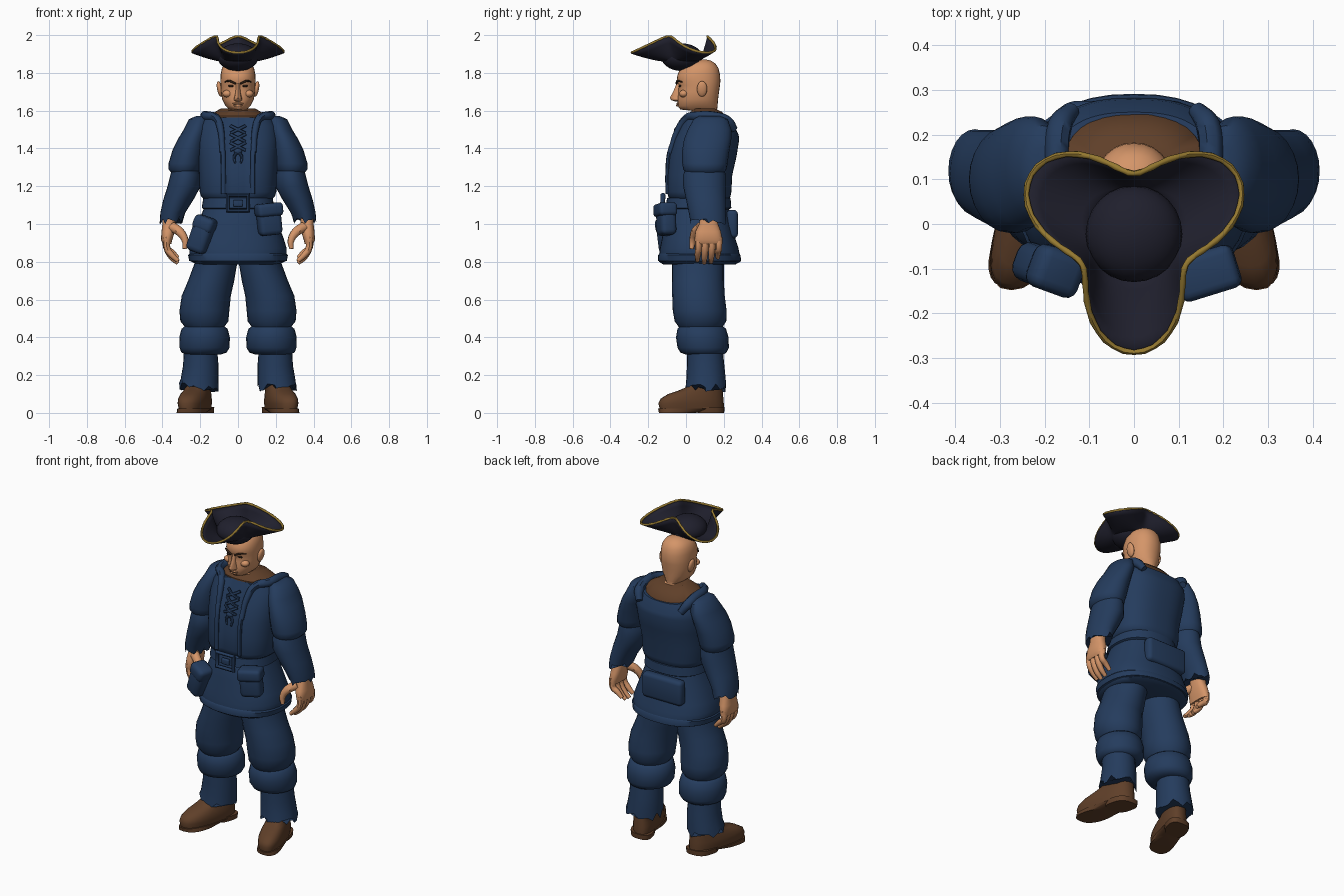
import bpy, bmesh, math, random
from mathutils import Vector, Matrix

random.seed(4)
cube = bpy.data.objects.get("Cube")
if cube:
    bpy.data.objects.remove(cube, do_unlink=True)


def material(name, red, green, blue):
    mat = bpy.data.materials.new(name)
    mat.use_nodes = True
    mat.diffuse_color = (red, green, blue, 1)
    shader = mat.node_tree.nodes["Principled BSDF"]
    shader.inputs["Base Color"].default_value = (red, green, blue, 1)
    shader.inputs["Roughness"].default_value = 0.9
    return mat


NAVY = material("navy cloth", .018, .045, .11)
SKIN = material("skin", .66, .3, .14)
BROWN = material("brown leather", .115, .05, .022)
BLACK = material("hat felt", .014, .014, .026)
GOLD = material("gold trim", .3, .19, .03)
DARK = material("dark eye", .03, .015, .008)


def finish(name, mesh, mat, angle=45):
    mesh.materials.clear()
    mesh.materials.append(mat)
    for face in mesh.polygons:
        face.use_smooth = True
        face.material_index = 0
    mesh.set_sharp_from_angle(angle=math.radians(angle))
    obj = bpy.data.objects.new(name, mesh)
    bpy.context.collection.objects.link(obj)
    return obj


def from_bmesh(name, bm, mat, angle=45):
    bmesh.ops.recalc_face_normals(bm, faces=bm.faces)
    mesh = bpy.data.meshes.new(name)
    bm.to_mesh(mesh)
    bm.free()
    return finish(name, mesh, mat, angle)


def loft(name, sections, mat, sides=24, square=1.0, jag=0, shape=None, mirror=1):
    """Stack of level rings: height, centre x, half width, front y, back y."""
    bm = bmesh.new()
    rings = []
    for level, (z, cx, rx, front, back) in enumerate(sections):
        ring = []
        for k in range(sides):
            a = math.tau * k / sides
            c, s = math.cos(a), math.sin(a)
            x = cx + rx * math.copysign(abs(c) ** square, c)
            y = (front + back) / 2 + (back - front) / 2 * math.copysign(abs(s) ** square, s)
            torn = random.uniform(-jag, jag) if level == len(sections) - 1 else 0
            point = Vector((x, y, z + torn))
            if shape:
                point = shape(point)
            point.x *= mirror
            ring.append(bm.verts.new(point))
        rings.append(ring)
    for low, high in zip(rings, rings[1:]):
        for k in range(sides):
            n = (k + 1) % sides
            bm.faces.new((low[k], low[n], high[n], high[k]))
    bm.faces.new(rings[0])
    bm.faces.new(rings[-1])
    return from_bmesh(name, bm, mat)


def tube(name, points, radii, mat, closed=False, kind="BEZIER", flat=2):
    """Round bar through the points, turned into a mesh."""
    curve = bpy.data.curves.new(name, "CURVE")
    curve.dimensions = "3D"
    curve.bevel_depth = 1
    curve.bevel_resolution = flat
    curve.resolution_u = 5
    curve.use_fill_caps = True
    spline = curve.splines.new(kind)
    store = spline.bezier_points if kind == "BEZIER" else spline.points
    store.add(len(points) - 1)
    for i, (knot, point) in enumerate(zip(store, points)):
        if kind == "BEZIER":
            knot.co = point
            knot.handle_left_type = knot.handle_right_type = "AUTO"
        else:
            knot.co = (*point, 1)
        knot.radius = radii[i] if isinstance(radii, (list, tuple)) else radii
    spline.use_cyclic_u = closed
    helper = bpy.data.objects.new(name, curve)
    bpy.context.collection.objects.link(helper)
    mesh = bpy.data.meshes.new_from_object(helper.evaluated_get(bpy.context.evaluated_depsgraph_get()))
    bpy.data.objects.remove(helper, do_unlink=True)
    return finish(name, mesh, mat)


def ellipsoid(name, centre, size, mat, turn=0):
    bm = bmesh.new()
    place = Matrix.Translation(centre) @ Matrix.Rotation(turn, 4, "Y") @ Matrix.Diagonal((*size, 1))
    bmesh.ops.create_uvsphere(bm, u_segments=24, v_segments=14, radius=1, matrix=place)
    return from_bmesh(name, bm, mat)


def soft_box(name, centre, size, mat, turn=0, spin=0, round_by=.02):
    bm = bmesh.new()
    bmesh.ops.create_cube(bm, size=1, matrix=Matrix.Diagonal((*size, 1)))
    bmesh.ops.bevel(bm, geom=bm.edges[:], offset=round_by, segments=3, profile=.5, affect="EDGES")
    bm.transform(Matrix.Translation(centre) @ Matrix.Rotation(spin, 4, "Z") @ Matrix.Rotation(turn, 4, "Y"))
    return from_bmesh(name, bm, mat)


# Hat: bowl crown, three-lobed brim and corded edge
def brim_point(a, t):
    wave = math.cos(3 * (a + math.pi / 2))
    r = .09 + (.11 + .065 * wave) * t
    z = 1.865 + (.085 - .043 * wave) * t ** 1.4
    return Vector((r * math.cos(a), r * math.sin(a) - .022, z))


steps = 72
bm = bmesh.new()
rows = [[bm.verts.new(brim_point(math.tau * k / steps, t / 5)) for k in range(steps)] for t in range(6)]
for low, high in zip(rows, rows[1:]):
    for k in range(steps):
        bm.faces.new((low[k], low[k - 1], high[k - 1], high[k]))
brim = from_bmesh("hat_brim", bm, BLACK, 60)
brim.modifiers.new("thickness", "SOLIDIFY").thickness = .006
ellipsoid("hat_crown", (0, -.022, 1.883), (.108, .108, .073), BLACK)
tube("hat_trim", [brim_point(math.tau * k / steps, 1) for k in range(steps)],
     [.0075 if k % 2 else .006 for k in range(steps)], GOLD, closed=True, kind="POLY")

# Head, from neck to scalp
loft("head", [(1.48, 0, .08, .04, .2), (1.57, 0, .075, .045, .17), (1.6, 0, .073, .03, .165),
              (1.606, 0, .045, -.03, .165), (1.625, 0, .066, -.044, .167), (1.66, 0, .084, -.044, .17),
              (1.7, 0, .09, -.042, .175), (1.735, 0, .092, -.038, .18), (1.755, 0, .093, -.05, .182),
              (1.79, 0, .092, -.045, .18), (1.825, 0, .085, -.028, .172), (1.85, 0, .068, 0, .155),
              (1.866, 0, .04, .04, .13), (1.872, 0, .01, .075, .1)], SKIN, 28, .92)
loft("nose", [(1.648, 0, .012, -.055, 0), (1.656, 0, .023, -.078, 0), (1.668, 0, .02, -.086, 0),
              (1.7, 0, .013, -.068, 0), (1.745, 0, .012, -.05, 0)], SKIN, 12)
ellipsoid("upper_lip", (0, -.043, 1.638), (.03, .008, .005), SKIN)
ellipsoid("lower_lip", (0, -.044, 1.627), (.024, .008, .006), SKIN)
soft_box("mouth_line", (0, -.045, 1.633), (.05, .009, .003), DARK, round_by=.001)
for side, label in ((1, "left"), (-1, "right")):
    ellipsoid(label + "_ear", (side * .097, .085, 1.715), (.014, .027, .042), SKIN, side * .2)
    ellipsoid(label + "_eye", (side * .037, -.032, 1.731), (.017, .007, .006), DARK)
    tube(label + "_brow", [(side * .012, -.051, 1.743), (side * .045, -.044, 1.757), (side * .07, -.02, 1.752)],
         [.005, .006, .003], DARK)
    ellipsoid(label + "_cheek", (side * .055, -.012, 1.69), (.027, .024, .02), SKIN)


# Vest with sunken centre panel, lower neckline at the back
def vest_shape(p):
    if abs(p.x) < .072 and p.y < .05:
        p.y += .016
    if p.z > 1.5:
        p.z -= max(0, p.y - .16) * .4
    return p


loft("vest", [(1.12, 0, .165, -.075, .215), (1.145, 0, .195, -.1, .235), (1.17, 0, .203, -.106, .24),
              (1.26, 0, .205, -.104, .245), (1.36, 0, .213, -.093, .268), (1.45, 0, .218, -.066, .282),
              (1.52, 0, .208, -.035, .278), (1.565, 0, .18, -.015, .25)], NAVY, 64, .8, shape=vest_shape)


def shirt_shape(p):
    p.z -= max(0, p.y - .15) * .45
    return p


loft("undershirt", [(1.5, 0, .165, .0, .25), (1.572, 0, .158, .0, .247), (1.612, 0, .09, .045, .19)],
     BROWN, 32, .85, shape=shirt_shape)

# Lacing on the chest
for z in (1.39, 1.435, 1.48):
    y = -.085 + (z - 1.36) * .32
    for way in (1, -1):
        tube("chest_lace", [(-.04 * way, y, z), (0, y - .008, z + .02), (.04 * way, y + .012, z + .04)], .008, NAVY)
ellipsoid("lace_knot", (0, -.08, 1.385), (.022, .014, .017), NAVY)
for way in (1, -1):
    tube("lace_end", [(0, -.08, 1.385), (.02 * way, -.086, 1.355), (.014 * way, -.088, 1.32)], [.009, .008, .005], NAVY)

# Skirt of the coat with a thick hem, and belt
loft("coat_skirt", [(1.13, 0, .165, -.075, .215), (1.08, 0, .182, -.098, .228), (1.0, 0, .213, -.115, .243),
                    (.92, 0, .243, -.128, .262), (.87, 0, .258, -.138, .278), (.83, 0, .258, -.142, .286),
                    (.8, 0, .245, -.142, .288), (.785, 0, .215, -.12, .26)], NAVY, 40, .85)
loft("skirt_hem", [(.845, 0, .255, -.14, .28), (.835, 0, .264, -.148, .289), (.805, 0, .258, -.147, .291),
                   (.795, 0, .23, -.13, .27)], NAVY, 40, .85)
loft("belt", [(1.145, 0, .168, -.08, .22), (1.137, 0, .184, -.1, .236), (1.085, 0, .192, -.109, .24),
              (1.075, 0, .175, -.09, .225)], NAVY, 40, .85)
tube("buckle", [(-.055, -.122, 1.155), (.055, -.122, 1.155), (.055, -.125, 1.07), (-.055, -.125, 1.07)],
     .013, NAVY, closed=True, kind="POLY")
soft_box("buckle_tongue", (0, -.12, 1.11), (.05, .02, .035), NAVY, round_by=.006)

# Pouches on the belt
soft_box("left_pouch", (.165, -.105, 1.02), (.125, .085, .16), NAVY, -.1, .3, .025)
soft_box("left_pouch_flap", (.163, -.11, 1.075), (.14, .1, .07), NAVY, -.1, .3, .02)
soft_box("right_bag", (-.195, -.1, .94), (.11, .09, .19), NAVY, .35, -.35, .03)
soft_box("right_bag_flap", (-.175, -.105, 1.0), (.115, .1, .08), NAVY, .35, -.35, .025)
soft_box("back_pouch", (-.02, .245, 1.0), (.27, .06, .15), NAVY, round_by=.022)

for side, label in ((1, "left"), (-1, "right")):
    def part(name, sections, mat, **extra):
        return loft(label + "_" + name, sections, mat, mirror=side, **extra)

    def bar(name, points, radii, mat):
        return tube(label + "_" + name, [(side * x, y, z) for x, y, z in points], radii, mat)

    # Vest edge and shoulder strap
    bar("vest_strap", [(.085, -.085, 1.38), (.09, -.045, 1.49), (.115, .005, 1.56), (.165, .06, 1.572), (.172, .15, 1.568),
                       (.165, .22, 1.545), (.14, .255, 1.5)], [.012, .018, .022, .025, .028, .028, .02], NAVY)
    bar("vest_edge", [(.078, -.096, 1.16), (.078, -.096, 1.28), (.08, -.086, 1.38), (.09, -.04, 1.5)], .013, NAVY)

    # Sleeves
    part("upper_sleeve", [(1.572, .19, .03, .07, .18), (1.555, .205, .055, .04, .22), (1.5, .222, .065, .01, .24),
                          (1.45, .243, .075, -.01, .24), (1.39, .262, .085, -.02, .23), (1.32, .278, .09, -.02, .22),
                          (1.29, .282, .087, -.015, .215), (1.272, .282, .07, .0, .2)], NAVY)
    part("lower_sleeve", [(1.3, .278, .068, .0, .2), (1.26, .278, .08, -.015, .21), (1.2, .285, .088, -.015, .21),
                          (1.13, .315, .08, .0, .21), (1.06, .345, .066, .015, .21), (1.015, .355, .06, .025, .212)],
         NAVY, jag=.018)

    # Hand
    part("palm", [(1.04, .365, .036, .075, .165), (1.0, .366, .034, .07, .17), (.96, .37, .035, .05, .185),
                  (.915, .378, .03, .045, .192), (.895, .375, .022, .05, .19)], SKIN, square=.8)
    for i, name in enumerate(("index", "middle", "ring", "little")):
        y = .065 + .036 * i
        low = (.805, .793, .797, .82)[i]
        bar(name + "_finger", [(.38, y, .93), (.375, y, .87), (.35, y - .003, low + .03), (.318, y - .005, low)],
            [.019, .018, .016, .011], SKIN)
    bar("thumb", [(.35, .08, .985), (.305, .05, .955), (.28, .035, .91), (.283, .03, .868)],
        [.028, .025, .018, .011], SKIN)

    # Trousers: puffed thigh, knee roll and torn shin
    part("thigh", [(.92, .11, .1, -.08, .2), (.8, .115, .112, -.075, .2), (.7, .142, .122, -.075, .2),
                   (.62, .168, .13, -.073, .205), (.54, .178, .132, -.07, .215), (.485, .178, .127, -.06, .213),
                   (.45, .177, .1, -.035, .19)], NAVY)
    part("knee_roll", [(.462, .177, .1, -.03, .19), (.445, .177, .122, -.045, .212), (.4, .177, .134, -.053, .225),
                       (.345, .177, .132, -.045, .227), (.32, .18, .12, -.03, .215), (.308, .185, .09, .0, .195)], NAVY)
    part("shin", [(.33, .198, .088, .005, .195), (.25, .197, .094, .005, .203), (.18, .203, .1, .002, .21),
                  (.135, .207, .105, -.003, .212)], NAVY, jag=.025)

    # Boot with the toe turned out
    def toe_out(p):
        p.x -= (p.y - .1) * .26
        return p

    part("boot", [(.015, .21, .066, -.138, .2), (.05, .21, .073, -.146, .2), (.075, .21, .072, -.135, .198),
                  (.1, .21, .067, -.095, .196), (.118, .21, .062, -.04, .194), (.14, .207, .06, .01, .19),
                  (.2, .205, .058, .03, .185)], BROWN, square=.8, shape=toe_out)
    part("sole", [(.0, .21, .07, -.143, .05), (.022, .21, .074, -.148, .2)], BROWN, square=.8, shape=toe_out)
    part("heel", [(.0, .21, .068, .06, .202), (.03, .21, .071, .055, .204)], BROWN, square=.7, shape=toe_out)
